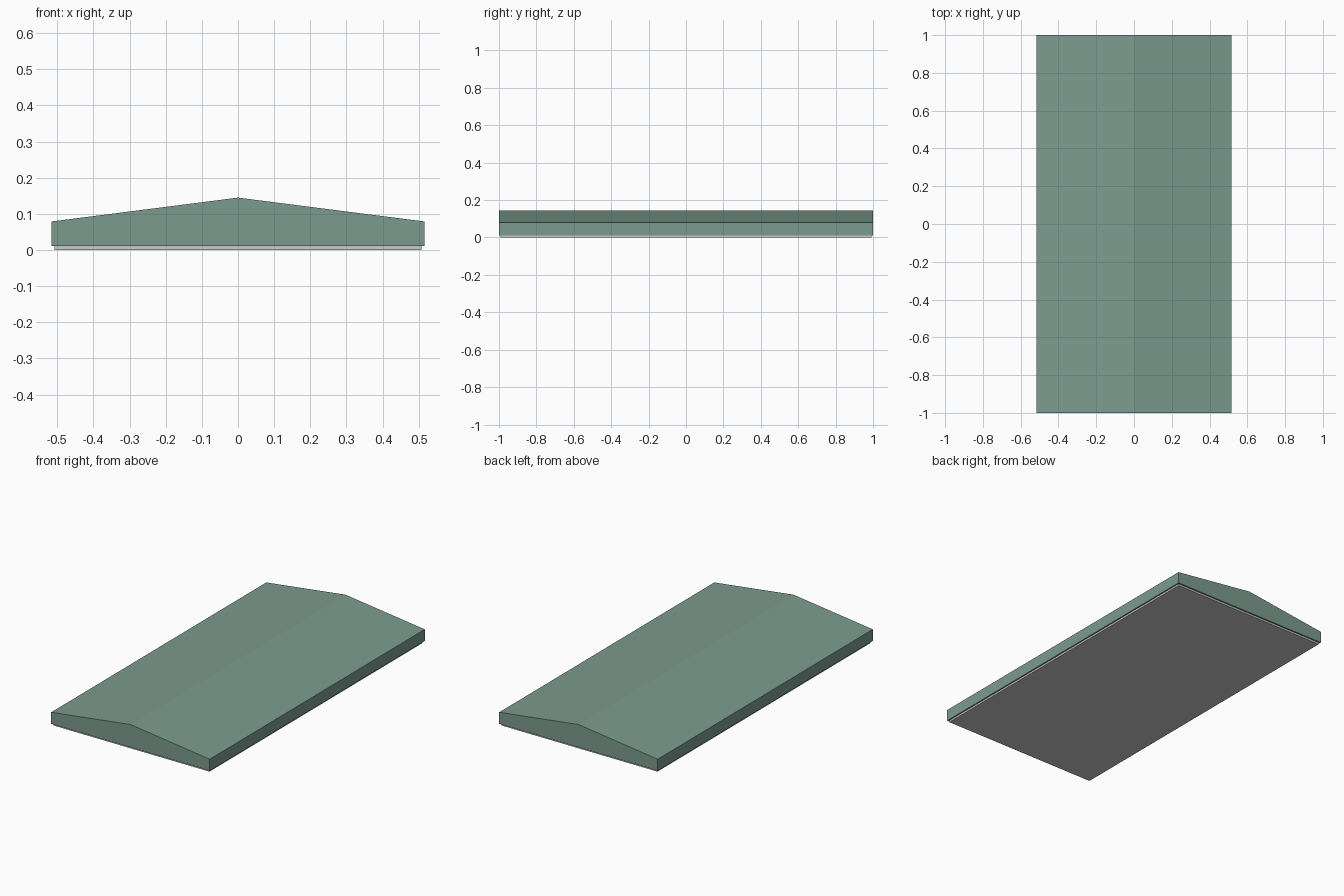
import bpy, bmesh

if "Cube" in bpy.data.objects:
    bpy.data.objects.remove(bpy.data.objects["Cube"])


def extrude_profile(name, profile, half_length, color=None):
    """Extrude an xz outline along y, centred on y = 0."""
    bm = bmesh.new()
    face = bm.faces.new([bm.verts.new((x, -half_length, z)) for x, z in profile])
    new = bmesh.ops.extrude_face_region(bm, geom=[face])["geom"]
    verts = [g for g in new if isinstance(g, bmesh.types.BMVert)]
    bmesh.ops.translate(bm, verts=verts, vec=(0, 2 * half_length, 0))
    bmesh.ops.recalc_face_normals(bm, faces=bm.faces)
    mesh = bpy.data.meshes.new(name)
    bm.to_mesh(mesh)
    bm.free()
    obj = bpy.data.objects.new(name, mesh)
    bpy.context.collection.objects.link(obj)
    if color:
        mat = bpy.data.materials.new(name + "_paint")
        mat.diffuse_color = color
        mat.use_nodes = True
        mat.node_tree.nodes["Principled BSDF"].inputs["Base Color"].default_value = mat.diffuse_color
        mesh.materials.append(mat)
    return obj


# Green slab with a shallow ridge along its length
W = 0.516
extrude_profile("ridged_cap",
                [(-W, 0.011), (W, 0.011), (W, 0.079), (0, 0.145), (-W, 0.079)],
                1.0, (0.2, 0.33, 0.27, 1))

# Thin grey plate underneath, slightly inset
B = 0.508
extrude_profile("base_plate", [(-B, 0), (B, 0), (B, 0.011), (-B, 0.011)], 0.991)
